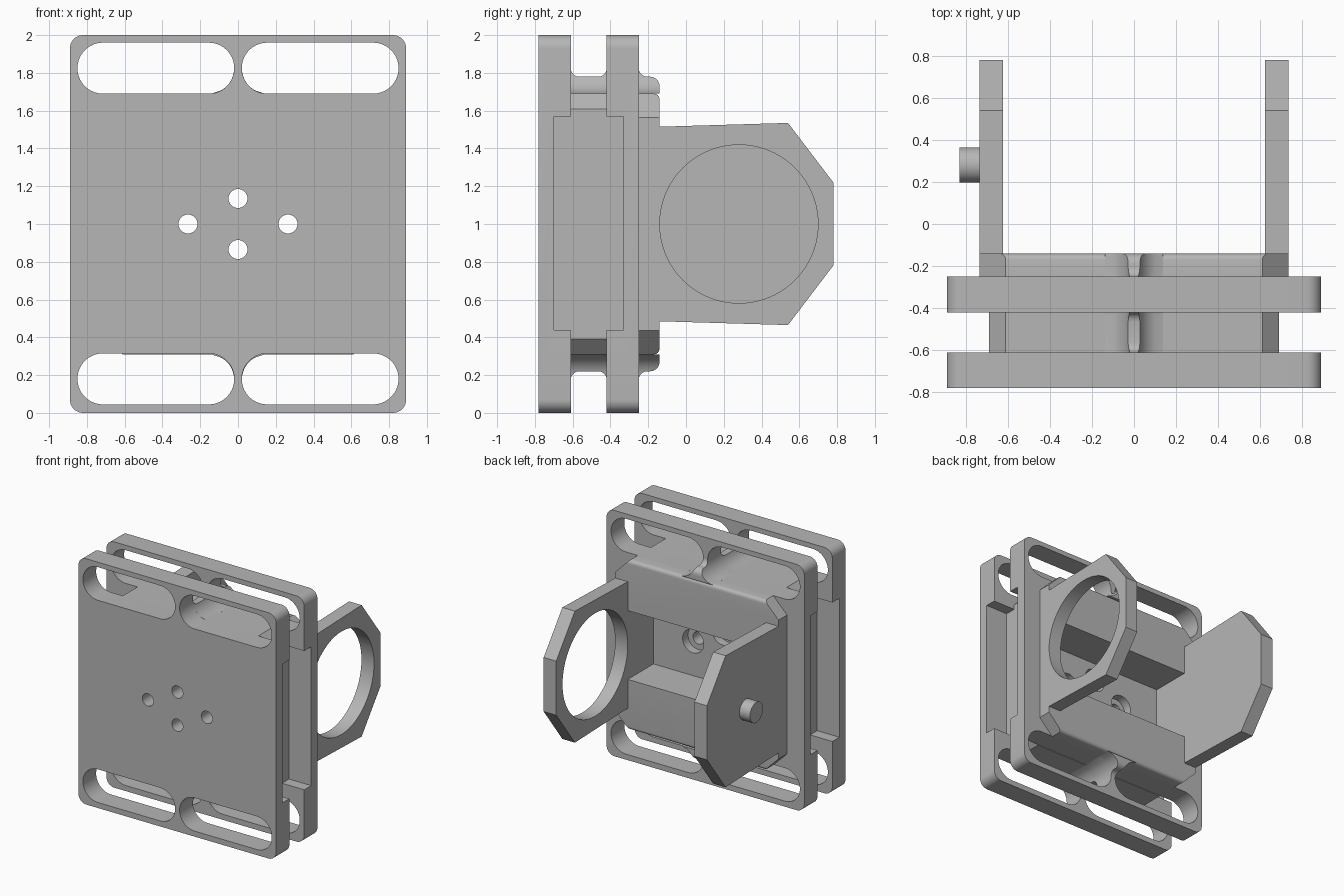
import bpy, bmesh
from math import cos, sin, pi, radians, sqrt

if "Cube" in bpy.data.objects:
    bpy.data.objects.remove(bpy.data.objects["Cube"])

grey = bpy.data.materials.new("satin grey")
grey.use_nodes = True
GREY = (0.47, 0.47, 0.47, 1)
grey.diffuse_color = GREY
grey.node_tree.nodes["Principled BSDF"].inputs["Base Color"].default_value = GREY


def loft(name, rings):
    """Closed solid through matching rings of points."""
    bm = bmesh.new()
    rows = [[bm.verts.new(p) for p in ring] for ring in rings]
    n = len(rows[0])
    for a, b in zip(rows, rows[1:]):
        for i in range(n):
            j = (i + 1) % n
            bm.faces.new((a[i], a[j], b[j], b[i]))
    bm.faces.new(rows[0])
    bm.faces.new(rows[-1])
    bmesh.ops.recalc_face_normals(bm, faces=bm.faces)
    mesh = bpy.data.meshes.new(name)
    bm.to_mesh(mesh)
    bm.free()
    ob = bpy.data.objects.new(name, mesh)
    bpy.context.collection.objects.link(ob)
    mesh.materials.append(grey)
    return ob


def prism(name, pts, axis, start, end):
    if axis == "Y":
        return loft(name, [[(u, t, v) for u, v in pts] for t in (start, end)])
    return loft(name, [[(t, u, v) for u, v in pts] for t in (start, end)])


def rounded(x0, x1, z0, z1, r, steps=10):
    """Rectangle outline with round corners."""
    out = []
    for k, (cx, cz) in enumerate([(x1 - r, z1 - r), (x0 + r, z1 - r),
                                  (x0 + r, z0 + r), (x1 - r, z0 + r)]):
        for i in range(steps + 1):
            t = (k + i / steps) * pi / 2
            out.append((cx + r * cos(t), cz + r * sin(t)))
    return out


def circle(u, v, r, n=48):
    return [(u + r * cos(2 * pi * i / n), v + r * sin(2 * pi * i / n)) for i in range(n)]


def box(x0, x1, z0, z1):
    return [(x0, z0), (x1, z0), (x1, z1), (x0, z1)]


def octagon(w, top=1.69, flat=0.61):
    """Block outline with corners cut at 45 degrees."""
    h = top - 1
    c = h - (w - flat)
    half = [(flat, -h), (w, -c), (w, c), (flat, h)]
    return [(x, 1 + z) for x, z in half] + [(-x, 1 - z) for x, z in half]


def cut(ob, cutter):
    cutter.hide_render = True
    mod = ob.modifiers.new("cut", "BOOLEAN")
    mod.operation = "DIFFERENCE"
    mod.solver = "EXACT"
    mod.object = cutter
    bpy.context.view_layer.objects.active = ob
    bpy.ops.object.modifier_apply(modifier=mod.name)
    bpy.data.objects.remove(cutter)


def smooth(ob):
    bpy.ops.object.select_all(action="DESELECT")
    ob.select_set(True)
    bpy.context.view_layer.objects.active = ob
    bpy.ops.object.shade_smooth_by_angle(angle=radians(30))


WALL = -0.47                      # back wall of the rear cavity
HOLES = [(0.265, 1), (-0.265, 1), (0, 1.135), (0, 0.865)]


def cut_cavity(ob):
    cut(ob, prism("cavity_cutter", box(-0.622, 0.622, 0.72, 1.28), "Y", WALL, 0))


def cut_holes(ob):
    for x, z in HOLES:
        cut(ob, prism("hole_cutter", circle(x, z, 0.05, 32), "Y", -1, -0.3))


# Two slotted plates with side pockets facing each other
plates = []
for name, y0, y1 in [("front_plate", -0.78, -0.61), ("back_plate", -0.42, -0.25)]:
    plate = prism(name, rounded(-0.89, 0.89, 0, 2, 0.07), "Y", y0, y1)
    for s in (-1, 1):
        xa, xb = sorted((s * 0.02, s * 0.85))
        for z in (0.045, 1.69):
            cut(plate, prism("slot_cutter", rounded(xa, xb, z, z + 0.27, 0.1349, 14),
                             "Y", y0 - 0.1, y1 + 0.1))
        xa, xb = sorted((s * 0.69, s * 1.0))
        cut(plate, prism("pocket_cutter", box(xa, xb, 0.44, 1.57), "Y", -0.70, -0.33))
    plates.append(plate)
cut_holes(plates[0])
cut_cavity(plates[1])

# Spacer block between the plates, with counterbored screw holes
spacer = prism("spacer_block", octagon(0.69), "Y", -0.61, -0.42)
cut_cavity(spacer)
cut_holes(spacer)
for x, z in HOLES:
    cut(spacer, prism("counterbore_cutter", circle(x, z, 0.095, 40), "Y", -0.54, -0.4))

# Raised rear block with softened long edges
boss = prism("rear_block", octagon(0.735), "Y", -0.25, -0.14)
bm = bmesh.new()
bm.from_mesh(boss.data)
long_edges = [e for e in bm.edges if all(v.co.y > -0.15 and abs(v.co.z - 1) > 0.68
                                         for v in e.verts)]
bmesh.ops.bevel(bm, geom=long_edges, offset=0.03, segments=4, profile=0.5, affect="EDGES")
bm.to_mesh(boss.data)
bm.free()
cut_cavity(boss)

# Ribs that fill the gap between neighbouring slots
R, F = 0.135, 0.045
arc = [i * pi / 10 for i in range(6)]
path = [(-0.61 + F * (1 - cos(t)), 1.825 - F * sin(t)) for t in arc]
path += [(-0.42 - F * (1 - cos(t)), 1.825 - F * sin(t)) for t in reversed(arc)]
path += [(-0.25 + F * (1 - cos(t)), 1.825 - F * sin(t)) for t in arc]
path += [(-0.19 + 0.05 * sin(t), 1.73 + 0.05 * cos(t)) for t in arc]


def rib_section(y, top, flip):
    side = []
    for i in range(9):
        z = 1.691 + (top - 1.691) * i / 8
        dz = 1.825 - z
        side.append((0.02 + R - sqrt(max(R * R - dz * dz, 0)), z))
    pts = side + [(-x, z) for x, z in reversed(side)]
    return [(x, y, 2 - z if flip else z) for x, z in pts]


for name, flip in [("upper_rib", False), ("lower_rib", True)]:
    smooth(loft(name, [rib_section(y, z, flip) for y, z in path]))

# Side arms: open ring on +x, solid panel with a peg on -x
upper = [(-0.14, 0.515), (0.54, 0.535), (0.78, 0.22)]
outline = [(y, 1 + z) for y, z in upper] + [(y, 1 - z) for y, z in reversed(upper)]
ring_arm = prism("ring_arm", outline, "X", 0.622, 0.735)
cut(ring_arm, prism("ring_cutter", circle(0.28, 1, 0.419, 80), "X", 0.5, 0.9))
panel_arm = prism("panel_arm", outline, "X", -0.735, -0.622)
peg = prism("peg", circle(0.28, 1, 0.083, 40), "X", -0.83, -0.73)

for part in plates + [spacer, boss, ring_arm, panel_arm, peg]:
    smooth(part)
